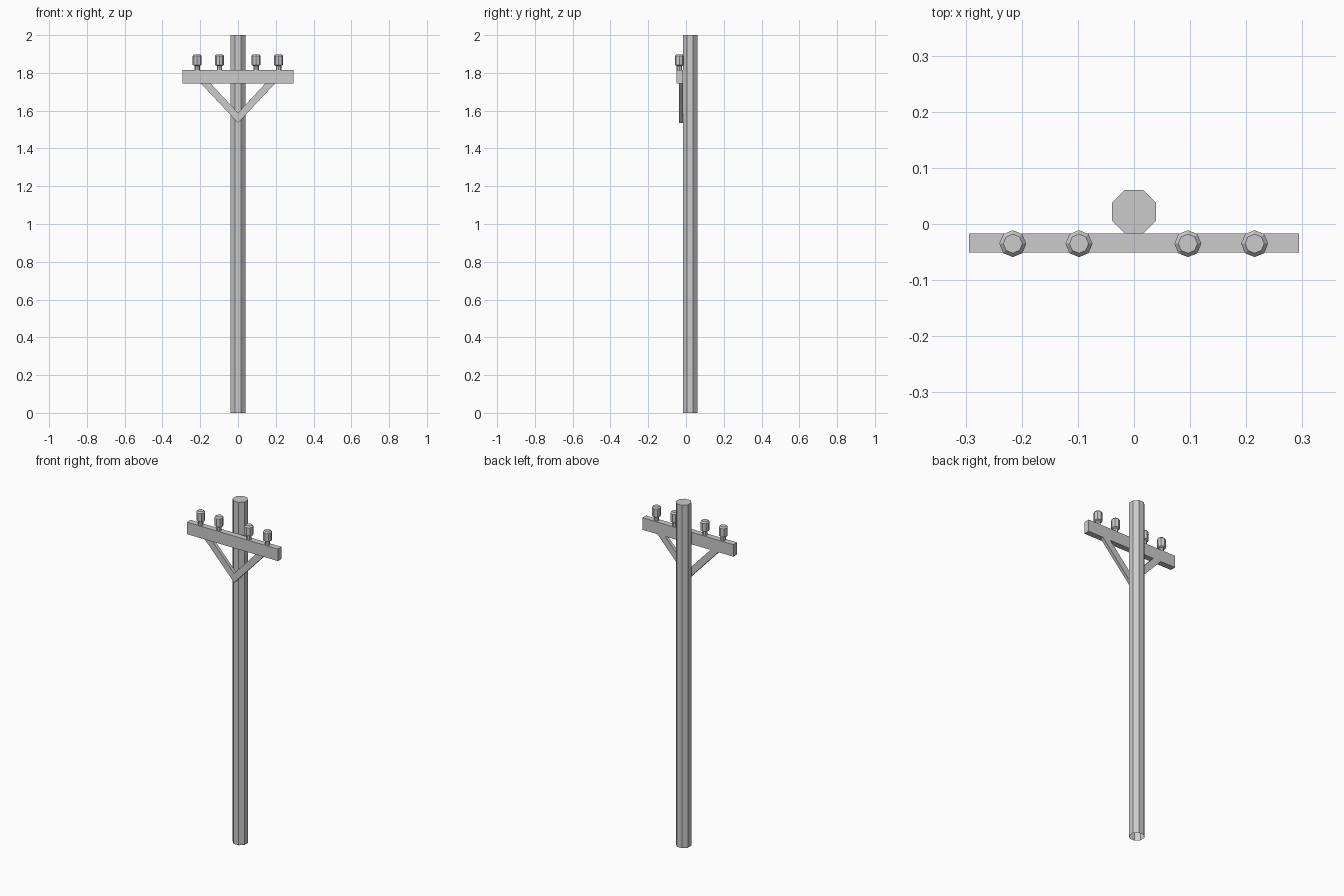
import bpy, bmesh, math

cube = bpy.data.objects.get("Cube")
if cube:
    bpy.data.objects.remove(cube, do_unlink=True)

GREY = (0.6, 0.6, 0.6, 1.0)
grey = bpy.data.materials.new("plain grey")
grey.use_nodes = True
grey.diffuse_color = GREY
grey.node_tree.nodes["Principled BSDF"].inputs["Base Color"].default_value = GREY


def finish(name, bm, location=(0, 0, 0)):
    bmesh.ops.recalc_face_normals(bm, faces=bm.faces)
    mesh = bpy.data.meshes.new(name)
    bm.to_mesh(mesh)
    bm.free()
    mesh.materials.append(grey)
    obj = bpy.data.objects.new(name, mesh)
    obj.location = location
    bpy.context.collection.objects.link(obj)
    return obj


def turned(name, profile, turn, location, cap_bottom):
    """Eight-sided lathe of (radius, height) points."""
    bm = bmesh.new()
    angles = [math.tau * (i + turn) / 8 for i in range(8)]
    rings = [[bm.verts.new((r * math.cos(a), r * math.sin(a), z)) for a in angles]
             for r, z in profile]
    for low, high in zip(rings, rings[1:]):
        for i in range(8):
            j = (i + 1) % 8
            bm.faces.new((low[i], low[j], high[j], high[i]))
    bm.faces.new(rings[-1])
    if cap_bottom:
        bm.faces.new(rings[0])
    return finish(name, bm, location)


def slab(name, outline, front, back):
    """Extrude an (x, z) outline from front to back."""
    bm = bmesh.new()
    face = bm.faces.new([bm.verts.new((x, front, z)) for x, z in outline])
    extruded = bmesh.ops.extrude_face_region(bm, geom=[face])["geom"]
    moved = [v for v in extruded if isinstance(v, bmesh.types.BMVert)]
    bmesh.ops.translate(bm, verts=moved, vec=(0, back - front, 0))
    return finish(name, bm)


# Octagonal pole, flat sides facing the axes, open underneath
pole_radius = 0.039 / math.cos(math.pi / 8)
turned("pole", [(pole_radius, 0), (pole_radius, 2)], 0.5, (0, 0.022, 0), False)

# Crossarm on the front of the pole
slab("crossarm", [(-0.294, 1.745), (0.294, 1.745), (0.294, 1.815), (-0.294, 1.815)],
     -0.051, -0.017)

# Diagonal braces meeting on the pole centreline
for side, label in ((1, "left"), (-1, "right")):
    slab(label + "_brace",
         [(0, 1.535), (side * 0.197, 1.745), (side * 0.146, 1.745), (0, 1.589)],
         -0.036, -0.017)

# Insulators: narrow neck, wide body, chamfered top
insulator = [(0.014, 0), (0.014, 0.022), (0.024, 0.027), (0.024, 0.075), (0.017, 0.083)]
for number, x in enumerate((-0.216, -0.098, 0.096, 0.215), 1):
    turned(f"insulator_{number}", insulator, 0, (x, -0.035, 1.815), True)
